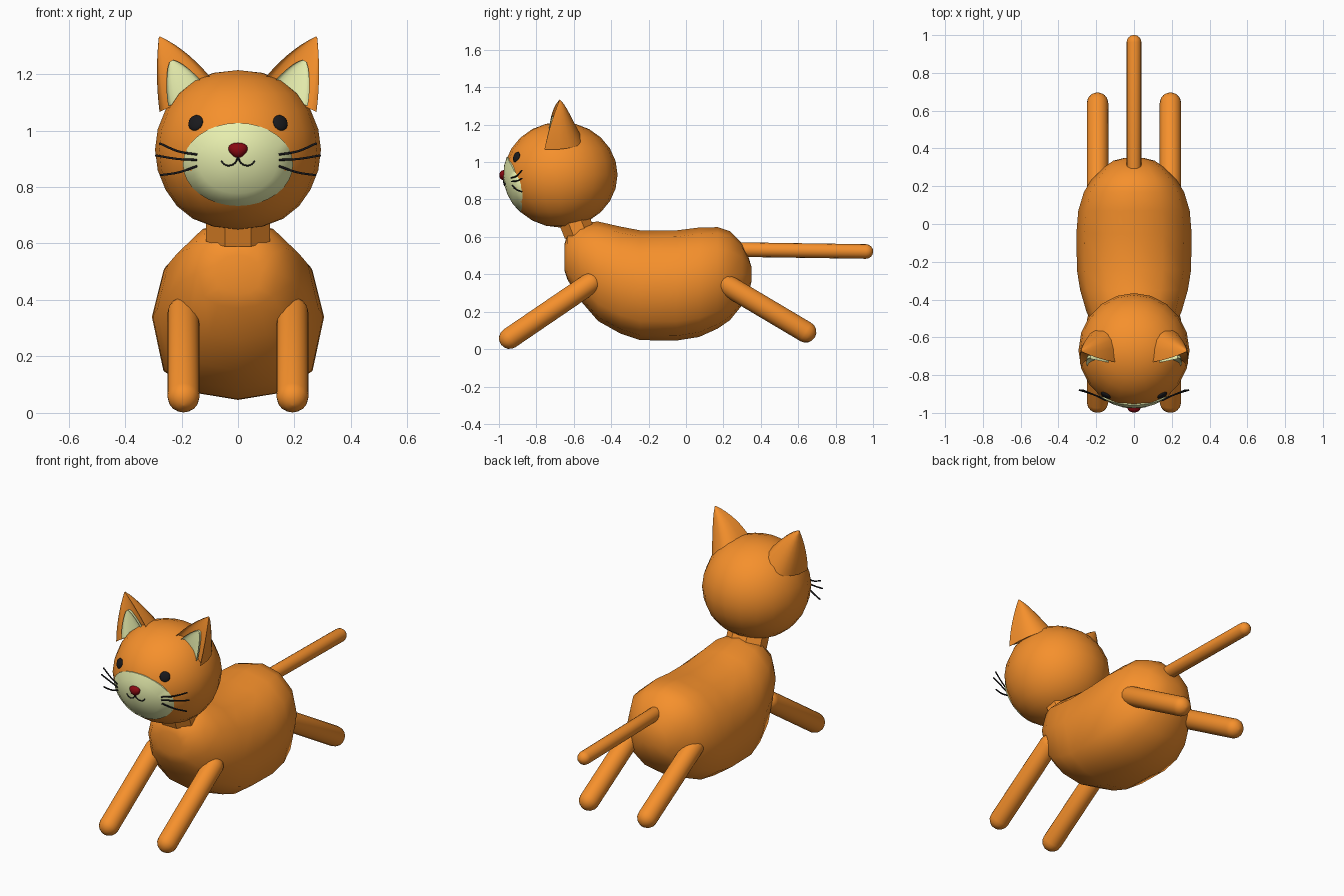
import bpy, bmesh, math
from mathutils import Vector

if "Cube" in bpy.data.objects:
    bpy.data.objects.remove(bpy.data.objects["Cube"])


def material(name, color):
    m = bpy.data.materials.new(name)
    m.diffuse_color = (*color, 1)
    m.use_nodes = True
    m.node_tree.nodes["Principled BSDF"].inputs["Base Color"].default_value = m.diffuse_color
    return m


ORANGE = material("orange_fur", (0.92, 0.28, 0.025))
CREAM = material("cream_fur", (0.85, 0.91, 0.45))
BLACK = material("black", (0.01, 0.01, 0.012))
RED = material("dark_red", (0.25, 0.003, 0.006))
SIDES = (("left", -1), ("right", 1))


def finish(name, bm, mat, angle=60):
    bmesh.ops.recalc_face_normals(bm, faces=bm.faces)
    me = bpy.data.meshes.new(name)
    bm.to_mesh(me)
    bm.free()
    me.materials.append(mat)
    me.shade_smooth()
    me.set_sharp_from_angle(angle=math.radians(angle))
    ob = bpy.data.objects.new(name, me)
    bpy.context.collection.objects.link(ob)
    return ob


def loft(name, rings, mat, angle=60):
    bm = bmesh.new()
    loops = [[bm.verts.new(p) for p in r] for r in rings]
    n = len(loops[0])
    for a, b in zip(loops, loops[1:]):
        for i in range(n):
            j = (i + 1) % n
            bm.faces.new((a[i], a[j], b[j], b[i]))
    bm.faces.new(loops[0])
    bm.faces.new(loops[-1])
    return finish(name, bm, mat, angle)


def ellipsoid(name, loc, size, mat, u=20, v=12, taper=0.0, boxy=0.0):
    bm = bmesh.new()
    bmesh.ops.create_uvsphere(bm, u_segments=u, v_segments=v, radius=1)
    for p in bm.verts:
        k = 1 + taper * p.co.z + boxy * p.co.z ** 4
        p.co = Vector((p.co.x * size[0] * k, p.co.y * size[1], p.co.z * size[2]))
    ob = finish(name, bm, mat)
    ob.location = loc
    return ob


def capsule(name, a, b, r, mat):
    # round-ended rod from a to b: a sphere stretched apart at its equator
    a, b = Vector(a), Vector(b)
    rot = (b - a).to_track_quat('Z', 'Y')
    rings = []
    for c, angles in ((a, range(-88, 1, 22)), (b, range(0, 89, 22))):
        for deg in angles:
            t = math.radians(deg)
            rings.append([c + rot @ Vector((r * math.cos(t) * math.cos(k * math.tau / 16),
                                            r * math.cos(t) * math.sin(k * math.tau / 16),
                                            r * math.sin(t))) for k in range(16)])
    return loft(name, rings, mat)


def strand(name, pts, r, mat):
    cu = bpy.data.curves.new(name, 'CURVE')
    cu.dimensions = '3D'
    cu.bevel_depth = r
    cu.bevel_resolution = 1
    cu.use_fill_caps = True
    cu.resolution_u = 6
    sp = cu.splines.new('BEZIER')
    sp.bezier_points.add(len(pts) - 1)
    for bp, p in zip(sp.bezier_points, pts):
        bp.co = p
        bp.handle_left_type = bp.handle_right_type = 'AUTO'
    cu.materials.append(mat)
    ob = bpy.data.objects.new(name, cu)
    bpy.context.collection.objects.link(ob)


def spow(v, e):
    return math.copysign(abs(v) ** e, v)


# Body: low-poly rings along y (y, half width, top, bottom), belly fuller than back
profile = [(-.65, .08, .56, .42), (-.633, .14, .62, .37), (-.565, .2, .675, .26),
           (-.47, .25, .682, .15), (-.35, .285, .655, .083), (-.245, .302, .635, .048),
           (-.05, .305, .635, .046), (.07, .295, .65, .065), (.17, .265, .652, .11),
           (.235, .225, .63, .155), (.3, .16, .565, .235), (.335, .11, .49, .3),
           (.35, .05, .44, .36)]
rings = []
for y, w, t, b in profile:
    ring = []
    for k in range(12):
        s = math.sin(k * math.tau / 12)
        ring.append((w * math.cos(k * math.tau / 12), y,
                     (t + b) / 2 + (t - b) / 2 * spow(s, .85 if s > 0 else .62)))
    rings.append(ring)
loft("body", rings, ORANGE, 70)

# Neck: short leaning eight-sided collar
lean = Vector((0, -.37, .93)).to_track_quat('Z', 'Y')
neck = [[Vector((0, y, z)) + lean @ Vector((.122 * math.cos((k + .5) * math.tau / 8),
                                            .09 * math.sin((k + .5) * math.tau / 8), 0))
         for k in range(8)] for y, z in ((-.57, .62), (-.625, .76))]
loft("neck", neck, ORANGE, 30)

# Head
HC, HR = Vector((0, -.67, .932)), Vector((.294, .304, .282))
ellipsoid("head", HC, HR, ORANGE, 20, 12, boxy=.16)


def face_y(x, z):
    q = 1 - ((x - HC.x) / HR.x) ** 2 - ((z - HC.z) / HR.z) ** 2
    return HC.y - HR.y * math.sqrt(max(q, 0))


# Cream muzzle lying on the head surface
rings = []
for s, sink in ((.05, -.003), (.35, -.003), (.7, -.003), (1, -.002), (1, .03)):
    ring = []
    for k in range(32):
        x = .195 * s * math.cos(k * math.tau / 32)
        z = .88 + .147 * s * math.sin(k * math.tau / 32)
        ring.append((x, face_y(x, z) + sink, z))
    rings.append(ring)
loft("muzzle", rings, CREAM)

# Nose
ellipsoid("nose", (0, -.976, .93), (.033, .022, .027), RED, 16, 10, .3)


# Ears: shallow-fronted shells narrowing to a point
def bez(a, b, c, t):
    return Vector(a) * (1 - t) ** 2 + 2 * t * (1 - t) * Vector(b) + Vector(c) * t * t


def ear_rings(sx, t0, t1, width, front, back):
    rings = []
    for i in range(9):
        t = t0 + (t1 - t0) * i / 8
        o = bez((.278, -.757, 1.066), (.295, -.73, 1.2), (.28, -.675, 1.335), t)
        n = bez((.075, -.733, 1.16), (.17, -.725, 1.285), (.28, -.675, 1.335), t)
        m, h = (o + n) / 2, (o - n) / 2 * width(t)
        ring = []
        for depth, angles in ((back(t), range(0, 181, 20)), (front(t), range(160, 19, -20))):
            for deg in angles:
                a = math.radians(deg)
                p = m + h * spow(math.cos(a), .8) + Vector((0, depth * abs(math.sin(a)) ** .8, 0))
                ring.append((sx * p.x, p.y, p.z))
        rings.append(ring)
    return rings


def ear_back(t):
    return .19 * (1 - t) ** .85


def ear_front(t):
    return .04 * (1 - t)


for side, sx in SIDES:
    loft(side + "_ear", ear_rings(sx, 0, .985, lambda t: 1, ear_front, ear_back), ORANGE, 50)
    loft(side + "_inner_ear",
         ear_rings(sx, .02, .56, lambda t: .68 * math.sqrt(max(1 - (t / .57) ** 2, .01)),
                   lambda t: ear_front(t) - .012, lambda t: ear_front(t) + .012), CREAM, 50)

    # Eyes
    eye = ellipsoid(side + "_eye", (sx * .15, face_y(.15, 1.027) + .004, 1.027),
                    (.029, .011, .029), BLACK, 16, 10)
    eye.rotation_euler = (math.radians(-18), 0, sx * math.radians(30))

    # Mouth
    strand(side + "_mouth", [(sx * x, face_y(x, z) - .004, z) for x, z in
                             ((0, .905), (.012, .884), (.03, .876), (.048, .88), (.06, .893))],
           .003, BLACK)

    # Whiskers (root z, middle z, tip x, tip z)
    for i, (zr, zm, xt, zt) in enumerate(((.915, .926, .278, .955), (.896, .899, .292, .912),
                                          (.874, .852, .275, .842))):
        strand(f"{side}_whisker_{i + 1}", [(sx * .145, face_y(.145, zr) - .002, zr),
                                           (sx * .21, -.905, zm), (sx * xt, -.878, zt)],
               .0042, BLACK)

    # Legs
    capsule(side + "_front_leg", (sx * .193, -.51, .353), (sx * .193, -.943, .058), .057, ORANGE)
    capsule(side + "_back_leg", (sx * .193, .2, .353), (sx * .193, .64, .092), .057, ORANGE)

# Tail
capsule("tail", (0, .29, .532), (0, .962, .522), .039, ORANGE)
